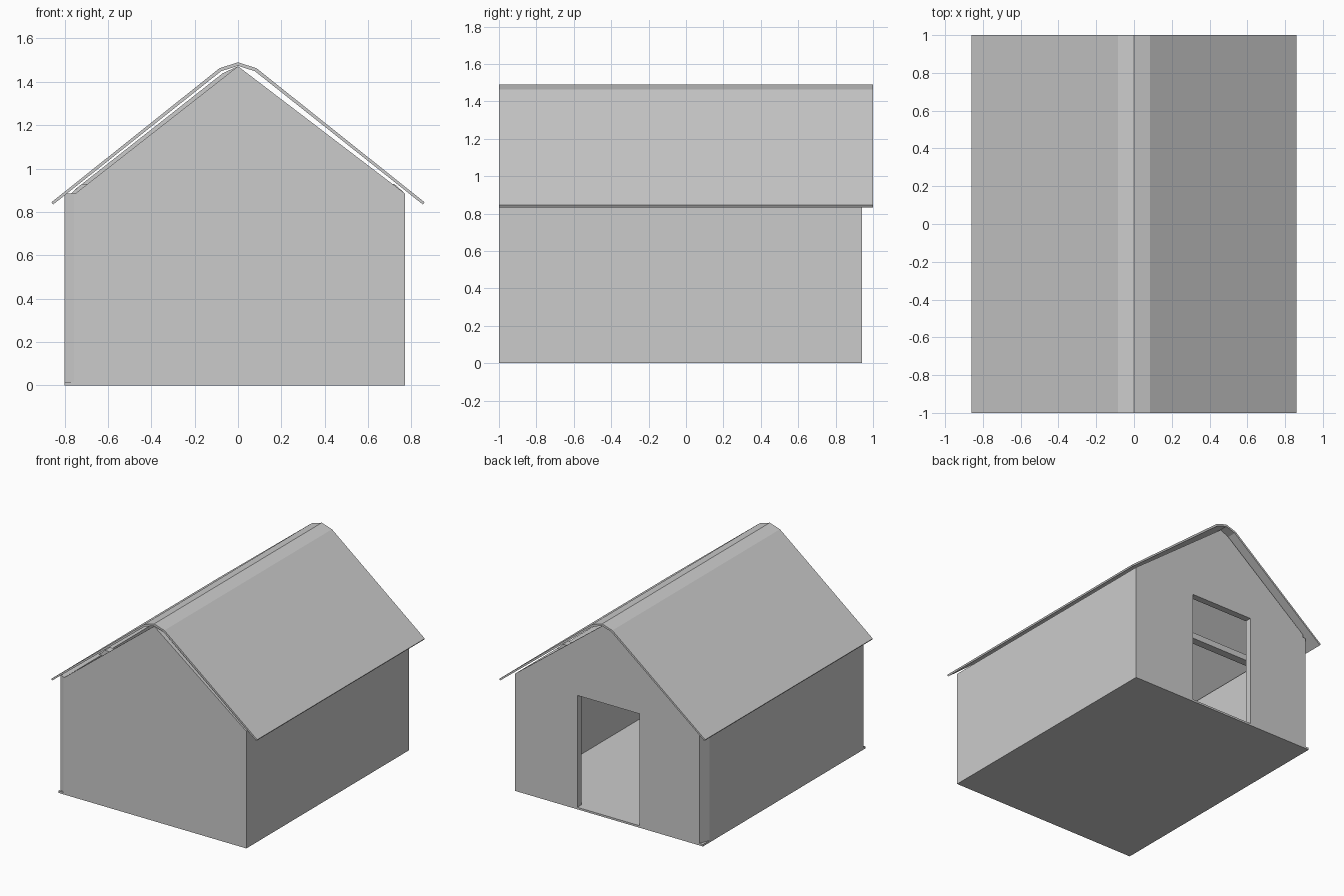
import bpy, bmesh
from mathutils import Vector

if "Cube" in bpy.data.objects:
    bpy.data.objects.remove(bpy.data.objects["Cube"])


def prism(name, profile, lo, hi, axis):
    """Extrude a closed profile: (x, z) along y, or (x, y) along z."""
    def place(a, b, t):
        return Vector((a, t, b)) if axis == 'Y' else Vector((a, b, t))
    bm = bmesh.new()
    face = bm.faces.new([bm.verts.new(place(a, b, lo)) for a, b in profile])
    res = bmesh.ops.extrude_face_region(bm, geom=[face])
    verts = [v for v in res['geom'] if isinstance(v, bmesh.types.BMVert)]
    shift = place(0, 0, hi - lo)
    bmesh.ops.translate(bm, verts=verts, vec=shift)
    bmesh.ops.recalc_face_normals(bm, faces=bm.faces)
    mesh = bpy.data.meshes.new(name)
    bm.to_mesh(mesh)
    bm.free()
    obj = bpy.data.objects.new(name, mesh)
    bpy.context.collection.objects.link(obj)
    return obj


def rect(a0, b0, a1, b1):
    return [(a0, b0), (a1, b0), (a1, b1), (a0, b1)]


FLOOR, EAVE, T = 0.015, 0.885, 0.05

# Floor slab
prism("floor", rect(-0.80, -1.0, 0.77, 0.94), 0, FLOOR, 'Z')

# Closed front gable
prism("front_gable",
      [(-0.75, FLOOR), (0.77, FLOOR), (0.77, EAVE), (0, 1.472), (-0.75, EAVE)],
      -1.0, -1.0 + T, 'Y')

# Back gable with the doorway notched out of it
prism("back_gable",
      [(-0.75, FLOOR), (-0.27, FLOOR), (-0.27, 0.86), (0.25, 0.86), (0.25, FLOOR),
       (0.77, FLOOR), (0.77, EAVE), (0, 1.472), (-0.07, 1.44), (-0.75, 0.905)],
      0.94 - T, 0.94, 'Y')

# Side walls: the left one wraps the corners with small chamfers
prism("right_wall", rect(0.72, -1.0 + T, 0.77, 0.94 - T), FLOOR, EAVE, 'Z')
prism("left_wall",
      [(-0.75, -1.0), (-0.757, -1.0), (-0.80, -0.976), (-0.80, 0.86),
       (-0.77, 0.94), (-0.75, 0.94)],
      FLOOR, EAVE, 'Z')

# Tie beams across the inside at eave height, ends cut to the roof pitch
for i, y in enumerate((-0.50, 0.44)):
    prism(f"tie_beam_{i + 1}",
          [(-0.77, 0.885), (0.77, 0.885), (0.72, 0.93), (-0.72, 0.93)],
          y - 0.06, y, 'Y')

# Thin roof sheet with a flattened ridge
outer = [(0.86, 0.845), (0.085, 1.463), (0, 1.49)]
inner = [(0.853, 0.834), (0.078, 1.449), (0, 1.474)]
top = outer + [(-x, z) for x, z in reversed(outer[:-1])]
under = inner + [(-x, z) for x, z in reversed(inner[:-1])]
prism("roof", top + under[::-1], -1.0, 1.0, 'Y')
